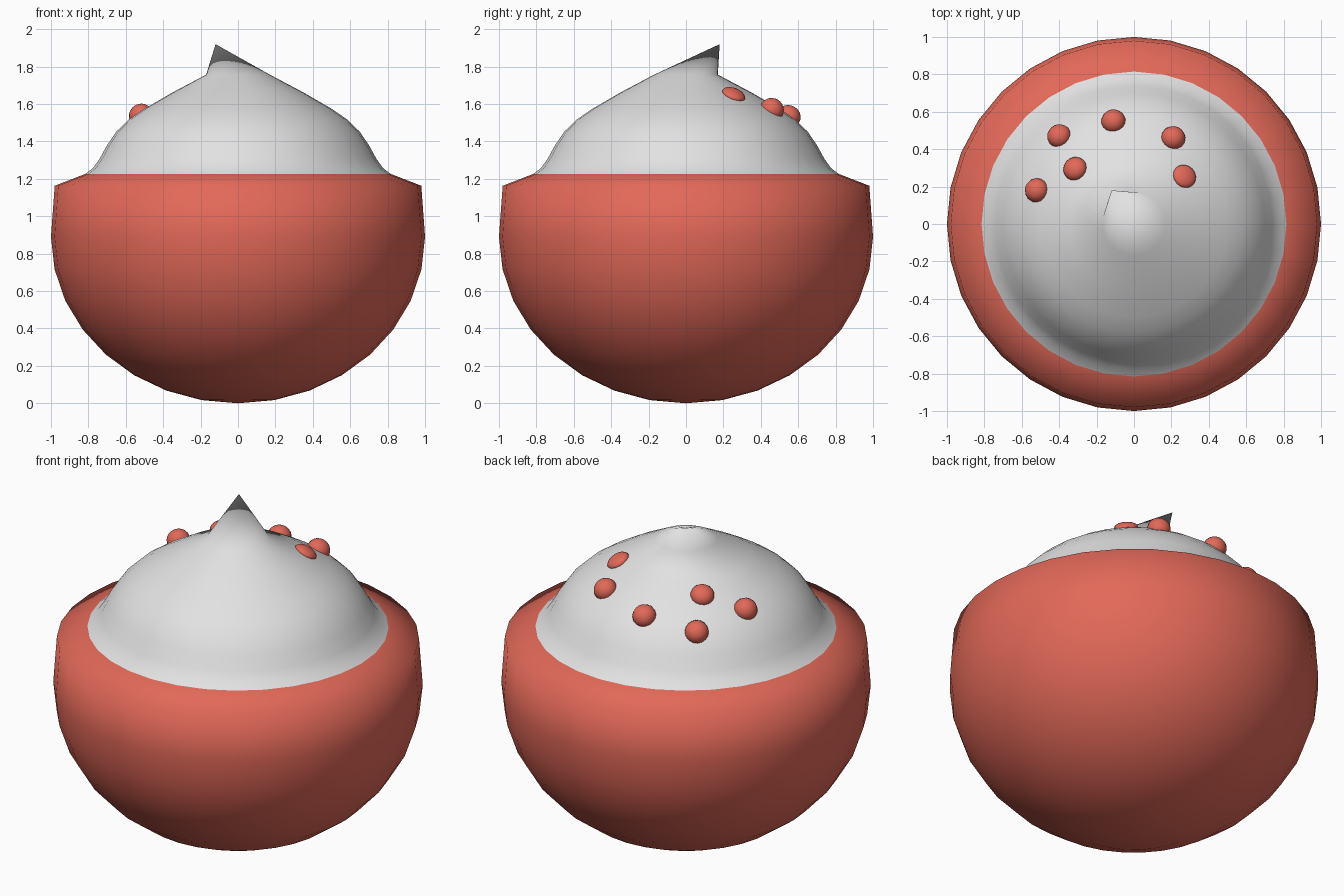
import bpy, bmesh, math
from mathutils import Vector

if "Cube" in bpy.data.objects:
    bpy.data.objects.remove(bpy.data.objects["Cube"])

SEG = 32

def material(name, rgb):
    m = bpy.data.materials.new(name)
    m.diffuse_color = (*rgb, 1)
    m.use_nodes = True
    m.node_tree.nodes["Principled BSDF"].inputs["Base Color"].default_value = m.diffuse_color
    return m

red = material("berry red", (0.76, 0.14, 0.098))
white = material("cream white", (0.76, 0.76, 0.76))

def finish(bm, name, mat):
    bmesh.ops.recalc_face_normals(bm, faces=bm.faces)
    for f in bm.faces:
        f.smooth = True
    me = bpy.data.meshes.new(name)
    bm.to_mesh(me)
    bm.free()
    me.materials.append(mat)
    ob = bpy.data.objects.new(name, me)
    bpy.context.collection.objects.link(ob)
    return ob

def lathe(profile, start=None, end=None):
    """Rings of (radius, z), closed by optional pole points."""
    bm = bmesh.new()
    rings = []
    for r, z in profile:
        rings.append([bm.verts.new((r * math.cos(a), r * math.sin(a), z))
                      for a in (2 * math.pi * i / SEG for i in range(SEG))])
    for a, b in zip(rings, rings[1:]):
        for i in range(SEG):
            j = (i + 1) % SEG
            bm.faces.new((a[i], a[j], b[j], b[i]))
    for pole, ring in ((start, rings[0]), (end, rings[-1])):
        if pole:
            p = bm.verts.new(pole)
            for i in range(SEG):
                bm.faces.new((p, ring[i], ring[(i + 1) % SEG]))
    return bm

# Round bowl: squashed half sphere, then rim and sloping top
bowl = []
for k in range(1, 9):
    t = k * math.pi / 16
    bowl.append((math.sin(t), 0.89 * (1 - math.cos(t))))
bowl += [(0.98, 1.163), (0.815, 1.227)]
finish(lathe(bowl, start=(0, 0, 0)), "bowl", red)

# Cream dome with a leaning, overhanging peak
cream = [(0.815, 1.227), (0.775, 1.258), (0.74, 1.307), (0.70, 1.38),
         (0.65, 1.453), (0.58, 1.52), (0.5, 1.575), (0.35, 1.662), (0.17, 1.757)]
finish(lathe(cream, end=(-0.12, 0.18, 1.92)), "cream_top", white)

def cream_at(r):
    """Height and slope of the cream at a radius."""
    for (r1, z1), (r2, z2) in zip(cream, cream[1:]):
        if r2 <= r <= r1:
            s = (z2 - z1) / (r2 - r1)
            return z1 + s * (r - r1), s

# Berries half sunk in the cream: x, y, thickness
berries = [(-0.40, 0.47, 0.06), (-0.11, 0.55, 0.06), (0.21, 0.46, 0.06),
           (0.27, 0.255, 0.03), (-0.315, 0.295, 0.05), (-0.52, 0.18, 0.06)]
for n, (x, y, h) in enumerate(berries):
    r = math.hypot(x, y)
    z, s = cream_at(r)
    normal = Vector((-s * x / r, -s * y / r, 1))
    bm = bmesh.new()
    bmesh.ops.create_uvsphere(bm, u_segments=16, v_segments=10, radius=0.065)
    bmesh.ops.scale(bm, vec=(1, 1, h / 0.065), verts=bm.verts)
    ob = finish(bm, f"berry_{n + 1}", red)
    ob.location = (x, y, z)
    ob.rotation_euler = normal.to_track_quat('Z', 'Y').to_euler()
